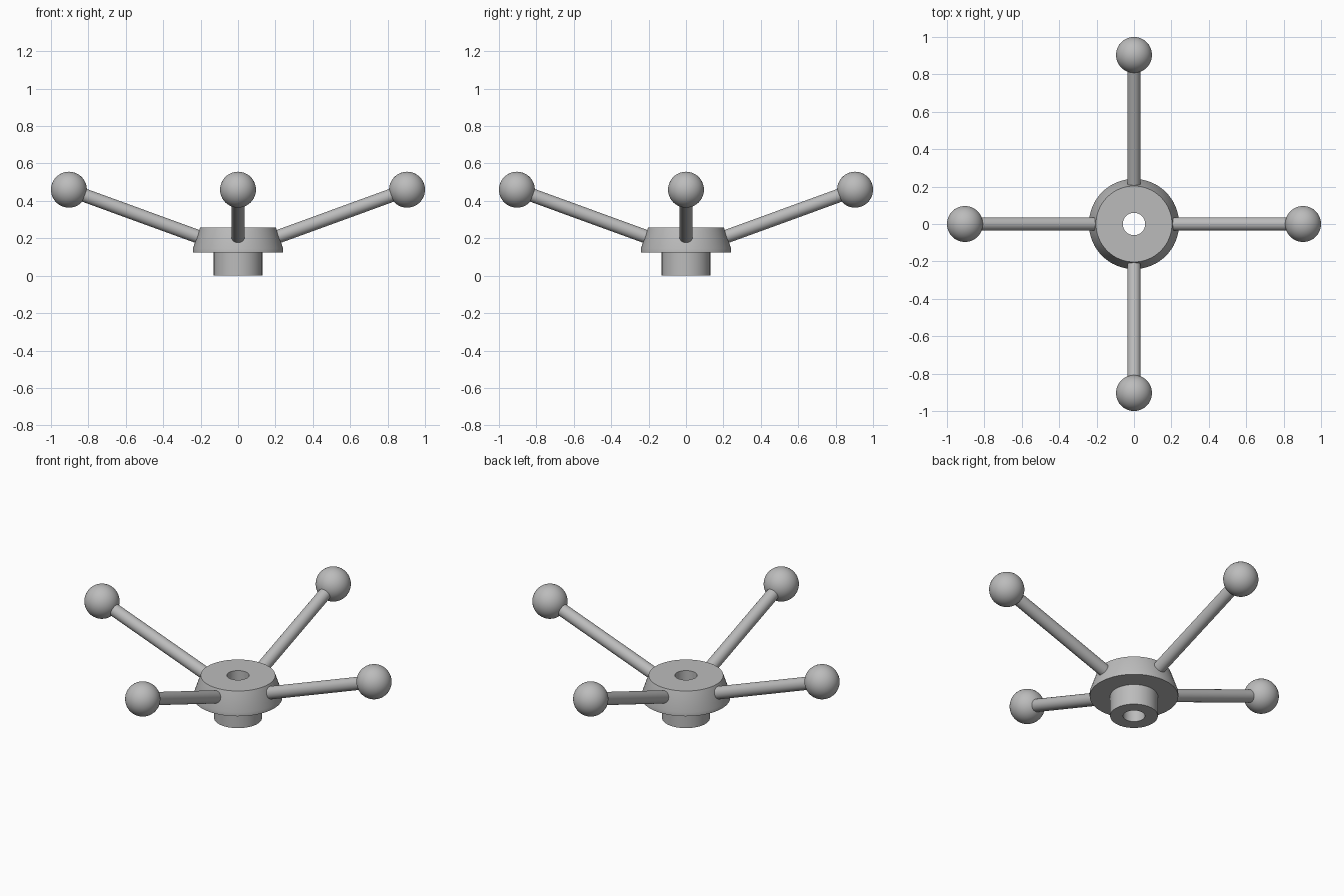
import bpy, bmesh, math
from mathutils import Vector

cube = bpy.data.objects.get("Cube")
if cube:
    bpy.data.objects.remove(cube, do_unlink=True)

# Single grey metal
grey = bpy.data.materials.new("plain_grey")
grey.use_nodes = True
colour = (0.5, 0.5, 0.5, 1.0)
grey.diffuse_color = colour
grey.node_tree.nodes["Principled BSDF"].inputs["Base Color"].default_value = colour


def finish(obj, name):
    obj.name = name
    obj.data.materials.append(grey)
    bpy.ops.object.select_all(action='DESELECT')
    obj.select_set(True)
    bpy.context.view_layer.objects.active = obj
    bpy.ops.object.shade_smooth_by_angle(angle=math.radians(20))


def lathe(name, profile, steps=64):
    """Revolve a closed (radius, height) profile around z."""
    bm = bmesh.new()
    verts = [bm.verts.new((r, 0, z)) for r, z in profile]
    edges = [bm.edges.new((verts[i - 1], verts[i])) for i in range(len(verts))]
    bmesh.ops.spin(bm, geom=verts + edges, cent=(0, 0, 0), axis=(0, 0, 1),
                   angle=math.tau, steps=steps, use_duplicate=False)
    bmesh.ops.remove_doubles(bm, verts=bm.verts, dist=1e-4)
    bmesh.ops.recalc_face_normals(bm, faces=bm.faces)
    mesh = bpy.data.meshes.new(name)
    bm.to_mesh(mesh)
    bm.free()
    obj = bpy.data.objects.new(name, mesh)
    bpy.context.collection.objects.link(obj)
    finish(obj, name)


# Hub: narrow collar below, tapered flange above, bore right through
lathe("hub", [(0.06, 0.0), (0.13, 0.0), (0.13, 0.123), (0.241, 0.123),
              (0.241, 0.145), (0.203, 0.257), (0.06, 0.257)])

# Four raised spokes, each with a ball knob
BALL_REACH, BALL_Z, BALL_R = 0.904, 0.46, 0.096
SLOPE, ROOT = math.tan(math.radians(20)), 0.13
for i, side in enumerate(("left", "back", "right", "front")):
    a = i * math.pi / 2
    out = Vector((math.cos(a), math.sin(a), 0))
    tip = out * BALL_REACH + Vector((0, 0, BALL_Z))
    root = out * ROOT + Vector((0, 0, BALL_Z - (BALL_REACH - ROOT) * SLOPE))
    axis = tip - root
    bpy.ops.mesh.primitive_cylinder_add(
        vertices=32, radius=0.036, depth=axis.length, location=(tip + root) / 2,
        rotation=axis.to_track_quat('Z', 'Y').to_euler())
    finish(bpy.context.object, side + "_spoke")
    bpy.ops.mesh.primitive_uv_sphere_add(segments=48, ring_count=24,
                                         radius=BALL_R, location=tip)
    finish(bpy.context.object, side + "_knob")
